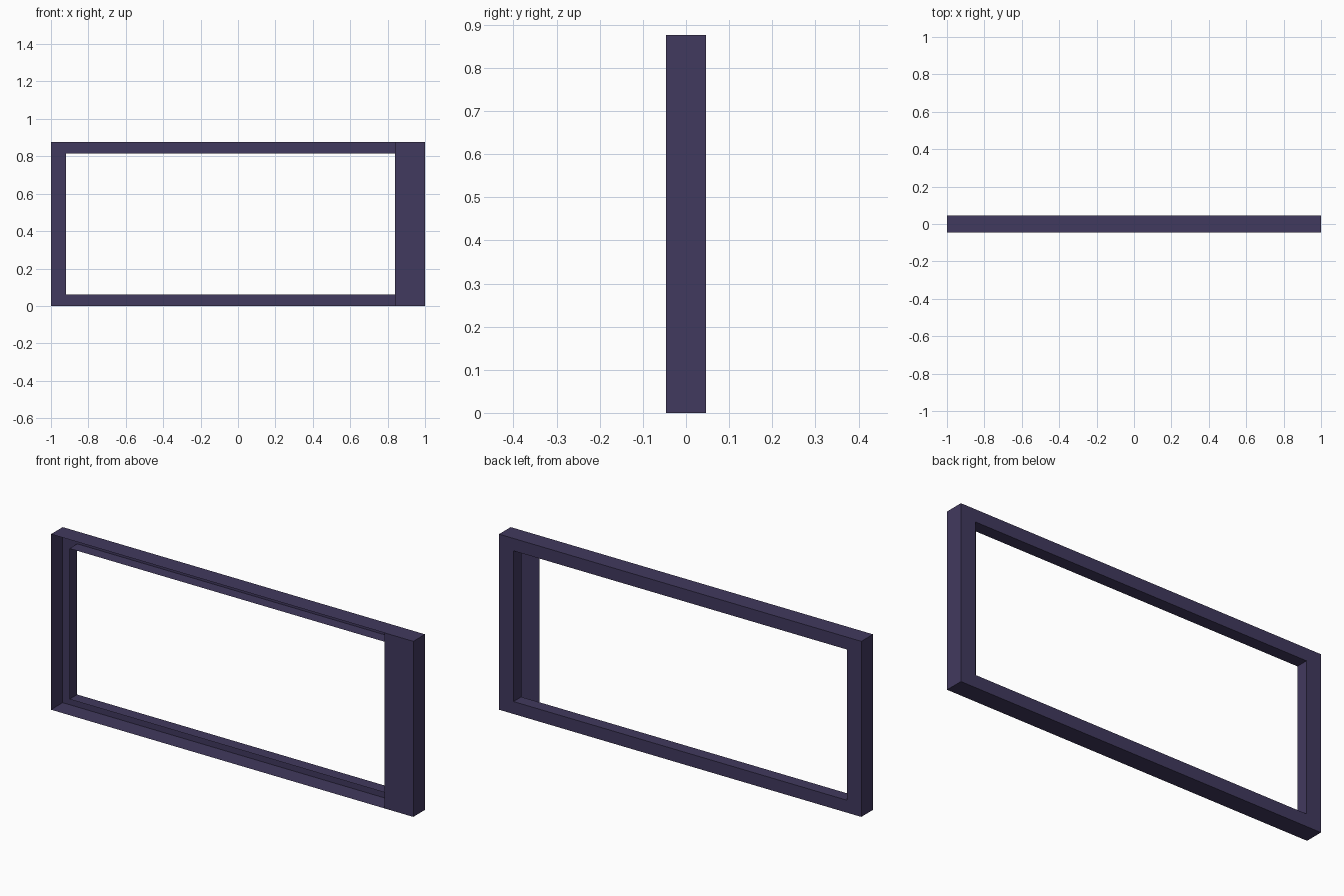
import bpy
import bmesh

cube = bpy.data.objects.get("Cube")
if cube:
    bpy.data.objects.remove(cube)

# Overall size
HALF_W, HALF_D, HEIGHT = 1.0, 0.046, 0.876
SIDE, RAIL = 0.08, 0.062      # border widths of the frame
LIP_FRONT = -0.015            # how far forward the inner lip reaches
PLATE_W = 0.16

paint = bpy.data.materials.new("dark purple")
paint.use_nodes = True
colour = (0.053, 0.041, 0.112, 1)
paint.diffuse_color = colour
paint.node_tree.nodes["Principled BSDF"].inputs["Base Color"].default_value = colour


def finish(bm, name):
    mesh = bpy.data.meshes.new(name)
    bm.to_mesh(mesh)
    bm.free()
    mesh.materials.append(paint)
    obj = bpy.data.objects.new(name, mesh)
    bpy.context.collection.objects.link(obj)
    return obj


def rectangle(bm, x0, x1, z0, z1, y):
    return [bm.verts.new((x, y, z))
            for x, z in ((x0, z0), (x1, z0), (x1, z1), (x0, z1))]


def ring(bm, inset_x, inset_z, y):
    return rectangle(bm, inset_x - HALF_W, HALF_W - inset_x,
                     inset_z, HEIGHT - inset_z, y)


# Sheet frame, a channel open at the front: outer wall, back wall, inner lip
bm = bmesh.new()
rings = [ring(bm, 0, 0, -HALF_D), ring(bm, 0, 0, HALF_D),
         ring(bm, SIDE, RAIL, HALF_D), ring(bm, SIDE, RAIL, LIP_FRONT)]
for a, b in zip(rings, rings[1:]):
    for i in range(4):
        j = (i + 1) % 4
        bm.faces.new((a[i], a[j], b[j], b[i]))
finish(bm, "channel_frame")

# Flat cover plate across one end of the open front
bm = bmesh.new()
bm.faces.new(rectangle(bm, HALF_W - PLATE_W, HALF_W, 0, HEIGHT, -HALF_D))
finish(bm, "front_cover_plate")
